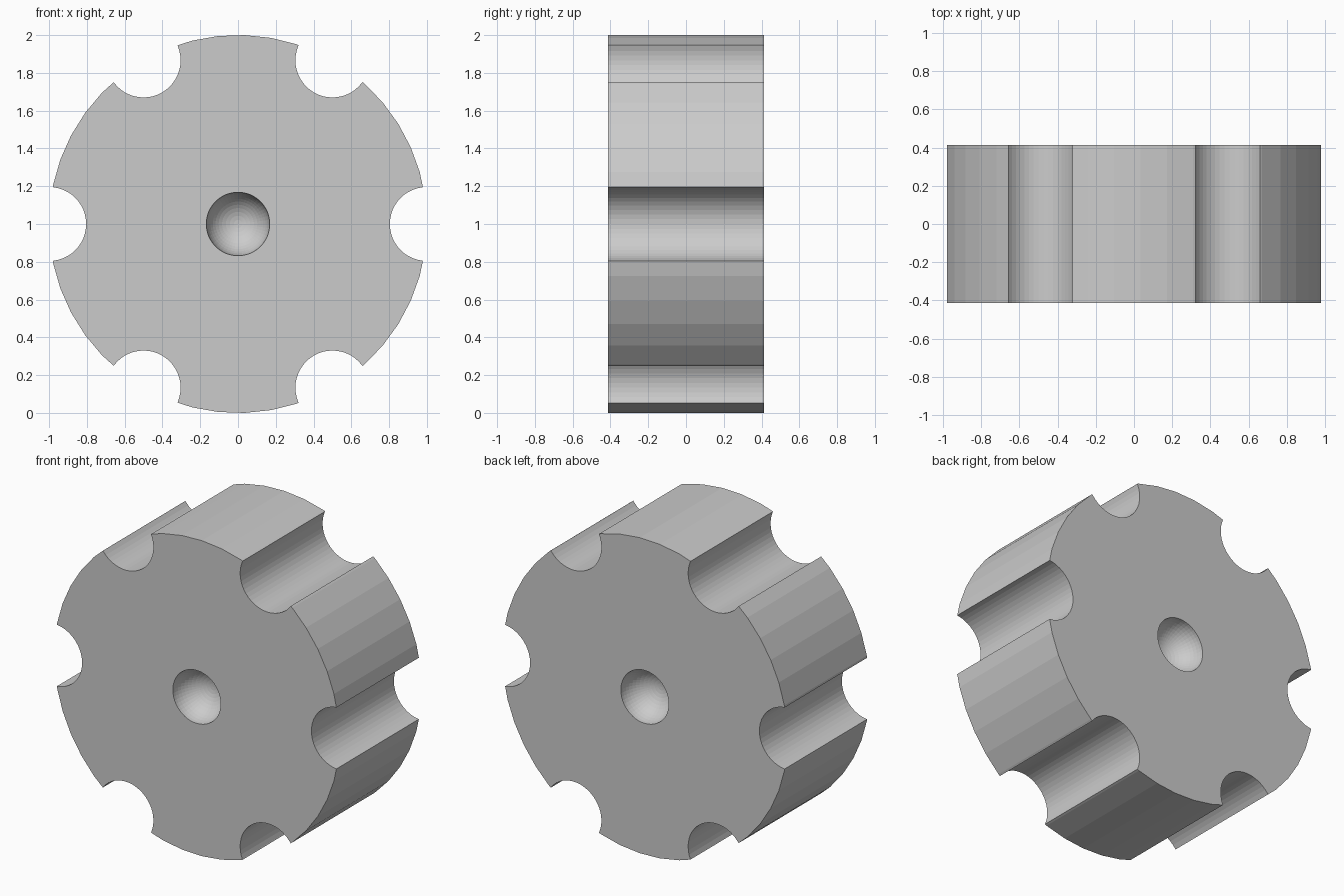
import bpy, bmesh
from math import cos, sin, radians
from mathutils import Matrix, Vector

if "Cube" in bpy.data.objects:
    bpy.data.objects.remove(bpy.data.objects["Cube"])

HALF = 0.413          # half thickness along y
CENTRE = 1.0          # height of the axis
# Turns local z to world y, with the first rim vertex on +x
TURN = Matrix(((0, 1, 0, 0), (0, 0, 1, 0), (1, 0, 0, 0), (0, 0, 0, 1)))


def cylinder(bm, x, z, radius, half, sides):
    bmesh.ops.create_cone(bm, cap_ends=True, segments=sides, radius1=radius,
                          radius2=radius, depth=2 * half,
                          matrix=Matrix.Translation((x, 0, z)) @ TURN)


def to_object(bm, name):
    bmesh.ops.recalc_face_normals(bm, faces=bm.faces)
    mesh = bpy.data.meshes.new(name)
    bm.to_mesh(mesh)
    bm.free()
    obj = bpy.data.objects.new(name, mesh)
    bpy.context.collection.objects.link(obj)
    return obj


# Thick disc
bm = bmesh.new()
cylinder(bm, 0, CENTRE, 1.0006, HALF, 45)
knob = to_object(bm, "scalloped_knob")

# Cutter: six round grip notches on the rim, one round dimple on each face
bm = bmesh.new()
for i in range(6):
    a = radians(60 * i)
    cylinder(bm, cos(a), CENTRE + sin(a), 0.196, HALF + 0.2, 48)
for y in (-HALF, HALF):
    bmesh.ops.create_uvsphere(bm, u_segments=48, v_segments=24, radius=0.168,
                              matrix=Matrix.Translation((0, y + (0.0005 if y > 0 else -0.0005), CENTRE)) @ TURN)
cutter = to_object(bm, "notch_cutter")
cutter.hide_render = True

# Cut, then drop the cutter
mod = knob.modifiers.new("notches", 'BOOLEAN')
mod.operation = 'DIFFERENCE'
mod.solver = 'EXACT'
mod.object = cutter
bpy.context.view_layer.objects.active = knob
knob.select_set(True)
bpy.ops.object.modifier_apply(modifier=mod.name)
bpy.data.objects.remove(cutter)
